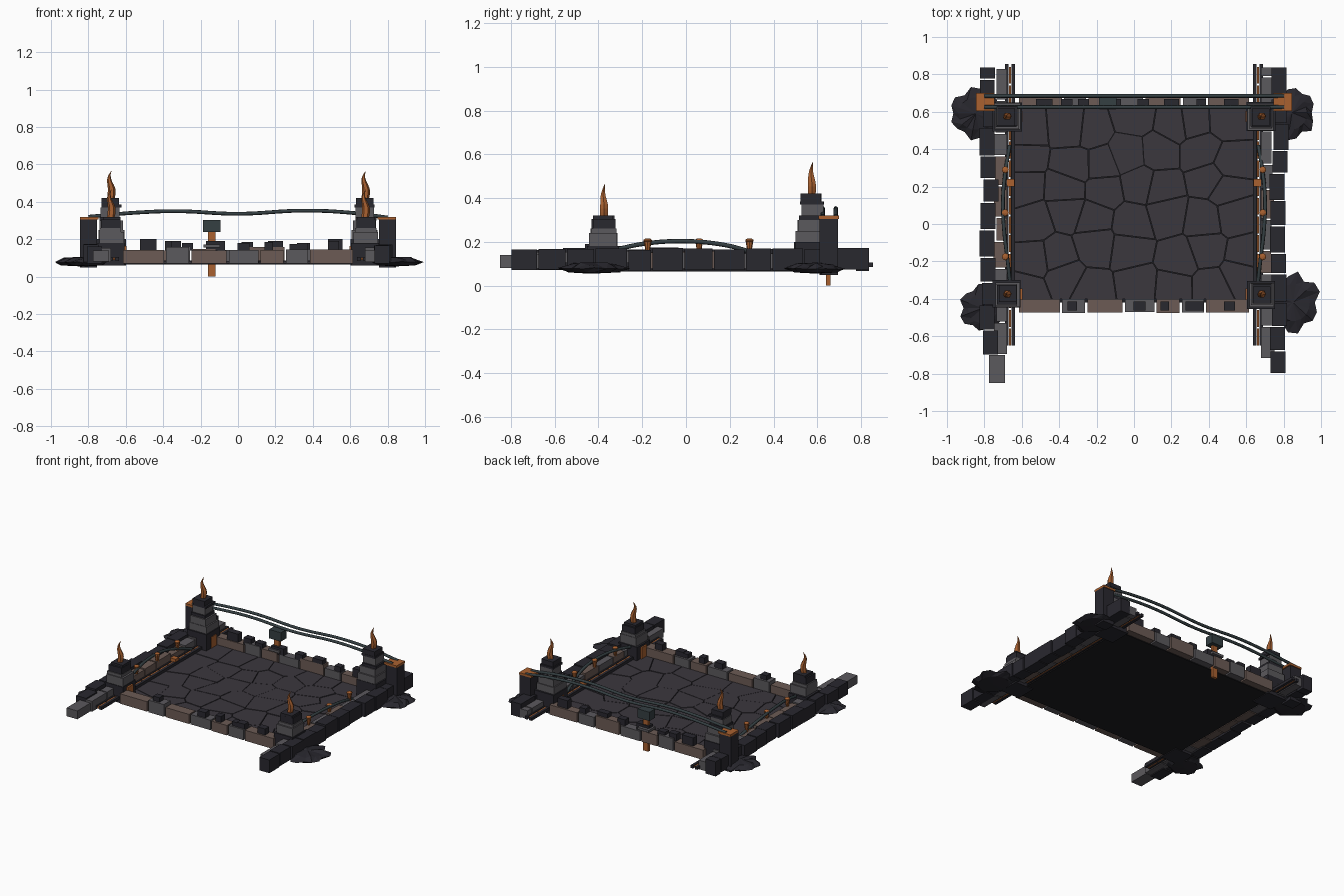
import bpy, bmesh, math, random
from mathutils import Vector, Matrix

if "Cube" in bpy.data.objects:
    bpy.data.objects.remove(bpy.data.objects["Cube"])

rnd = random.Random(7)

def mat(name, r, g, b):
    m = bpy.data.materials.new(name)
    m.diffuse_color = (r, g, b, 1)
    m.use_nodes = True
    m.node_tree.nodes["Principled BSDF"].inputs["Base Color"].default_value = m.diffuse_color
    return m

DARK = mat("dark_stone", .022, .021, .028)
GREY = mat("grey_stone", .105, .10, .11)
BROWN = mat("brown_stone", .15, .105, .09)
FLOOR = mat("floor_stone", .043, .038, .048)
BLACK = mat("underside", .012, .012, .014)
COPPER = mat("copper", .40, .12, .03)
CABLE = mat("cable_metal", .035, .05, .055)

def finish(name, bm, material):
    me = bpy.data.meshes.new(name)
    bmesh.ops.recalc_face_normals(bm, faces=bm.faces)
    bm.to_mesh(me)
    bm.free()
    ob = bpy.data.objects.new(name, me)
    bpy.context.collection.objects.link(ob)
    me.materials.append(material)
    return ob

def boxes(name, material, items):
    """items: (x0, x1, y0, y1, z0, z1)"""
    bm = bmesh.new()
    for x0, x1, y0, y1, z0, z1 in items:
        m = Matrix.Translation(((x0 + x1) / 2, (y0 + y1) / 2, (z0 + z1) / 2))
        bmesh.ops.create_cube(bm, size=1, matrix=m @ Matrix.Diagonal((abs(x1 - x0), y1 - y0, z1 - z0, 1)))
    return finish(name, bm, material)

def tube(name, pts, r, material):
    cu = bpy.data.curves.new(name, 'CURVE')
    cu.dimensions = '3D'
    cu.bevel_depth, cu.bevel_resolution, cu.resolution_u = r, 2, 6
    cu.use_fill_caps = True
    sp = cu.splines.new('BEZIER')
    sp.bezier_points.add(len(pts) - 1)
    for bp, p in zip(sp.bezier_points, pts):
        bp.co = p
        bp.handle_left_type = bp.handle_right_type = 'AUTO'
    ob = bpy.data.objects.new(name, cu)
    bpy.context.collection.objects.link(ob)
    cu.materials.append(material)

# Floor: base slab plus irregular flagstones (cells clipped by half planes)
boxes("floor_slab", BLACK, [(-.66, .66, -.42, .63, .065, .074)])
X0, X1, Y0, Y1 = -.64, .64, -.40, .62
seeds = [Vector((X0 + (i + .5 + rnd.uniform(-.33, .33)) * (X1 - X0) / 7,
                 Y0 + (j + .5 + rnd.uniform(-.33, .33)) * (Y1 - Y0) / 6)) for i in range(7) for j in range(6)]
bm = bmesh.new()
for s in seeds:
    poly = [Vector(p) for p in ((X0, Y0), (X1, Y0), (X1, Y1), (X0, Y1))]
    for o in seeds:
        if o is s:
            continue
        n = (o - s).normalized()
        d = n.dot((o + s) / 2) - .002
        out = []
        for a, b in zip(poly, poly[1:] + poly[:1]):
            da, db = n.dot(a) - d, n.dot(b) - d
            if da <= 0:
                out.append(a)
            if da * db < 0:
                out.append(a.lerp(b, da / (da - db)))
        poly = out
    top = .084 + rnd.uniform(-.002, .002)
    lo = [bm.verts.new((p.x, p.y, .07)) for p in poly]
    hi = [bm.verts.new((p.x, p.y, top)) for p in poly]
    bm.faces.new(hi)
    bm.faces.new(lo[::-1])
    for i in range(len(lo)):
        j = (i + 1) % len(lo)
        bm.faces.new((lo[i], lo[j], hi[j], hi[i]))
finish("flagstones", bm, FLOOR)

# Front and back low walls with small dark battlements
edges = [-.62, -.39, -.255, -.055, .115, .25, .38, .62]
cols = [BROWN, GREY, BROWN, GREY, BROWN, GREY, BROWN]
for name, y0, y1, flip in (("front_wall", -.475, -.40, 1), ("back_wall", .615, .68, -1)):
    for c, tag in ((BROWN, "brown"), (GREY, "grey")):
        items = []
        for a, b, k in zip(edges, edges[1:], cols):
            if k is c:
                xa, xb = sorted((a * flip + .006 * flip, b * flip - .006 * flip))
                items.append((xa, xb, y0 + rnd.uniform(0, .008), y1, .07, .15 + rnd.uniform(-.012, .01)))
        boxes(name + "_" + tag, c, items)
boxes("front_battlements", DARK, [(x - w, x + w, -.462, -.415, .14, z) for x, w, z in (
    (-.33, .025, .19), (.03, .032, .18), (.165, .022, .185), (.30, .025, .175), (.345, .03, .18), (.51, .03, .19))])
boxes("back_battlements", DARK, [(x - w, x + w, .622, .668, .14, z) for x, w, z in (
    (-.48, .045, .20), (-.36, .03, .19), (-.27, .03, .18), (-.12, .05, .19), (.05, .03, .185), (.2, .04, .19),
    (.36, .025, .18), (.52, .04, .20))])

# Side walls: dark outer blocks, lighter inner blocks, and channel rails
for s, side in ((-1, "left"), (1, "right")):
    def span(a, b):
        return (a, b) if s > 0 else (-b, -a)
    outer, y = [], (-.80 if s > 0 else -.70)
    while y < .82:
        ln = min(rnd.uniform(.11, .155), .84 - y)
        if .84 - y - ln < .05:
            ln = .84 - y
        j = rnd.uniform(-.012, .012)
        outer.append((*span(.735 + j, .815 + j), y + .003, y + ln - .004, .07 + rnd.uniform(-.005, .005), .17 + rnd.uniform(-.008, .006)))
        y += ln
    boxes(side + "_outer_wall", DARK, outer)
    inner = {GREY: [], BROWN: []}
    if s < 0:
        inner[GREY].append((*span(.69, .775), -.85, -.70, .08, .14))
    y = -.72 if s > 0 else -.70
    while y < .80:
        ln = min(rnd.uniform(.12, .18), .84 - y)
        c = BROWN if -.3 < y < .45 and rnd.random() < .7 else GREY
        inner[c].append((*span(.68, .742 + rnd.uniform(-.01, .01)), y + .004, y + ln - .004, .078, .15 + rnd.uniform(-.012, .008)))
        y += ln
    boxes(side + "_inner_wall_grey", GREY, inner[GREY])
    boxes(side + "_inner_wall_brown", BROWN, inner[BROWN])
    boxes(side + "_rail", DARK, [(*span(.635, .655), -.65, .855, .085, .105), (*span(.67, .69), -.65, .855, .085, .105)])
    boxes(side + "_rail_inlay", COPPER, [(*span(.657, .668), -.65 + i * .1, -.56 + i * .1, .088, .102) for i in range(15)]
          + [(*span(.64, .68), .2, .24, .10, .125)])
    # Arched pipe with copper knobs
    tube(side + "_arched_pipe", [(s * x, y, z) for x, y, z in (
        (.66, -.34, .16), (.675, -.2, .19), (.695, -.03, .203), (.70, .15, .19), (.69, .26, .165), (.665, .42, .11))], .010, CABLE)
    bm = bmesh.new()
    for y in (-.175, .06, .29):
        bmesh.ops.create_cone(bm, cap_ends=True, segments=8, radius1=.008, radius2=.018, depth=.06,
                              matrix=Matrix.Translation((s * .688, y, .175)))
        bmesh.ops.create_uvsphere(bm, u_segments=8, v_segments=5, radius=.02,
                                  matrix=Matrix.Translation((s * .688, y, .206)) @ Matrix.Diagonal((1, 1, .5, 1)))
    finish(side + "_pipe_knobs", bm, COPPER)

# Corner pillars: stacked tiers (half width, z0, z1, colour), copper panel and flame
back_tiers = [(.078, .06, .20, DARK), (.07, .20, .25, GREY), (.062, .25, .30, GREY), (.056, .30, .32, DARK),
              (.05, .32, .37, GREY), (.053, .37, .385, DARK), (.047, .385, .42, DARK)]
front_tiers = [(.074, .06, .18, DARK), (.065, .18, .24, GREY), (.058, .24, .26, GREY), (.052, .26, .305, DARK), (.046, .305, .32, DARK)]
for s, side in ((-1, "left"), (1, "right")):
    for end, py, tiers in (("front", -.375, front_tiers), ("back", .575, back_tiers)):
        nm = f"{end}_{side}_pillar"
        px = s * .68
        for c, tag in ((DARK, "dark"), (GREY, "grey")):
            items = []
            for h, z0, z1, k in tiers:
                if k is c:
                    dx, dy = rnd.uniform(-.005, .005), rnd.uniform(-.005, .005)
                    items.append((px + dx - h, px + dx + h, py + dy - h, py + dy + h, z0, z1))
            boxes(nm + "_" + tag, c, items)
        xi = sorted((px - s * .07, px - s * .085))
        boxes(nm + "_panel", COPPER, [(*xi, py - .03, py + .03, .085, .165)])
        # Tapering, swaying flame
        base, bm, rings = tiers[-1][2], bmesh.new(), []
        for i in range(9):
            t = i / 8
            r = .019 * (1 - t) ** .8 * (1 + .5 * math.sin(t * math.pi)) + .0008
            cx = px + .009 * math.sin(t * 6.5) * (.3 + t)
            cy = py + .006 * math.sin(t * 6.5 + .6) * t
            rings.append([bm.verts.new((cx + r * math.cos(k * math.pi / 3), cy + r * math.sin(k * math.pi / 3), base - .005 + .15 * t))
                          for k in range(6)])
        for a, b in zip(rings, rings[1:]):
            for k in range(6):
                bm.faces.new((a[k], a[(k + 1) % 6], b[(k + 1) % 6], b[k]))
        bm.faces.new(rings[0][::-1])
        bm.faces.new(rings[-1])
        finish(nm + "_flame", bm, COPPER)

# Jagged rock skirts at the corners
for nm, cx, cy, rx, ry in (("back_left", -.845, .59, .155, .145), ("back_right", .845, .595, .135, .15),
                           ("front_left", -.81, -.45, .13, .135), ("front_right", .85, -.42, .15, .165)):
    bm, n = bmesh.new(), 18
    top, low = bm.verts.new((cx, cy, .105)), bm.verts.new((cx, cy, .055))
    mid, rim, bot = [], [], []
    for k in range(n):
        a = k * 2 * math.pi / n
        f = rnd.uniform(.84, 1.03) if k % 3 else .78
        ca, sa = math.cos(a), math.sin(a)
        mid.append(bm.verts.new((cx + rx * .6 * ca, cy + ry * .6 * sa, .093 + rnd.uniform(-.006, .012))))
        rim.append(bm.verts.new((cx + rx * f * ca, cy + ry * f * sa, .078 + rnd.uniform(-.004, .004))))
        bot.append(bm.verts.new((cx + rx * .65 * ca, cy + ry * .65 * sa, .06)))
    for k in range(n):
        j = (k + 1) % n
        bm.faces.new((top, mid[k], mid[j]))
        bm.faces.new((low, bot[j], bot[k]))
        for a, b in ((mid, rim), (rim, bot)):
            bm.faces.new((a[k], b[k], a[j]))
            bm.faces.new((b[k], b[j], a[j]))
    finish(nm + "_rock_skirt", bm, DARK)

# Cable posts with copper caps
boxes("cable_posts", DARK, [(s * .80 - .045, s * .80 + .045, .61, .695, .048, .305) for s in (-1, 1)])
boxes("cable_post_caps", COPPER, [(s * .795 - .05, s * .795 + .05, .605, .70, .305, .32) for s in (-1, 1)])

# Two slack overhead cables
prof = [(-.80, .32), (-.55, .342), (-.33, .35), (0, .336), (.35, .353), (.6, .342), (.80, .316)]
for nm, y in (("front_cable", .625), ("rear_cable", .685)):
    tube(nm, [(x, y, z) for x, z in prof], .010, CABLE)

# Back marker: copper spike through the wall with a dark head
boxes("marker_head", CABLE, [(-.187, -.093, .622, .685, .238, .302)])
boxes("marker_shaft", COPPER, [(-.16, -.12, .64, .66, .0, .24)])
boxes("marker_guard", GREY, [(-.185, -.095, .612, .69, .155, .172)])
